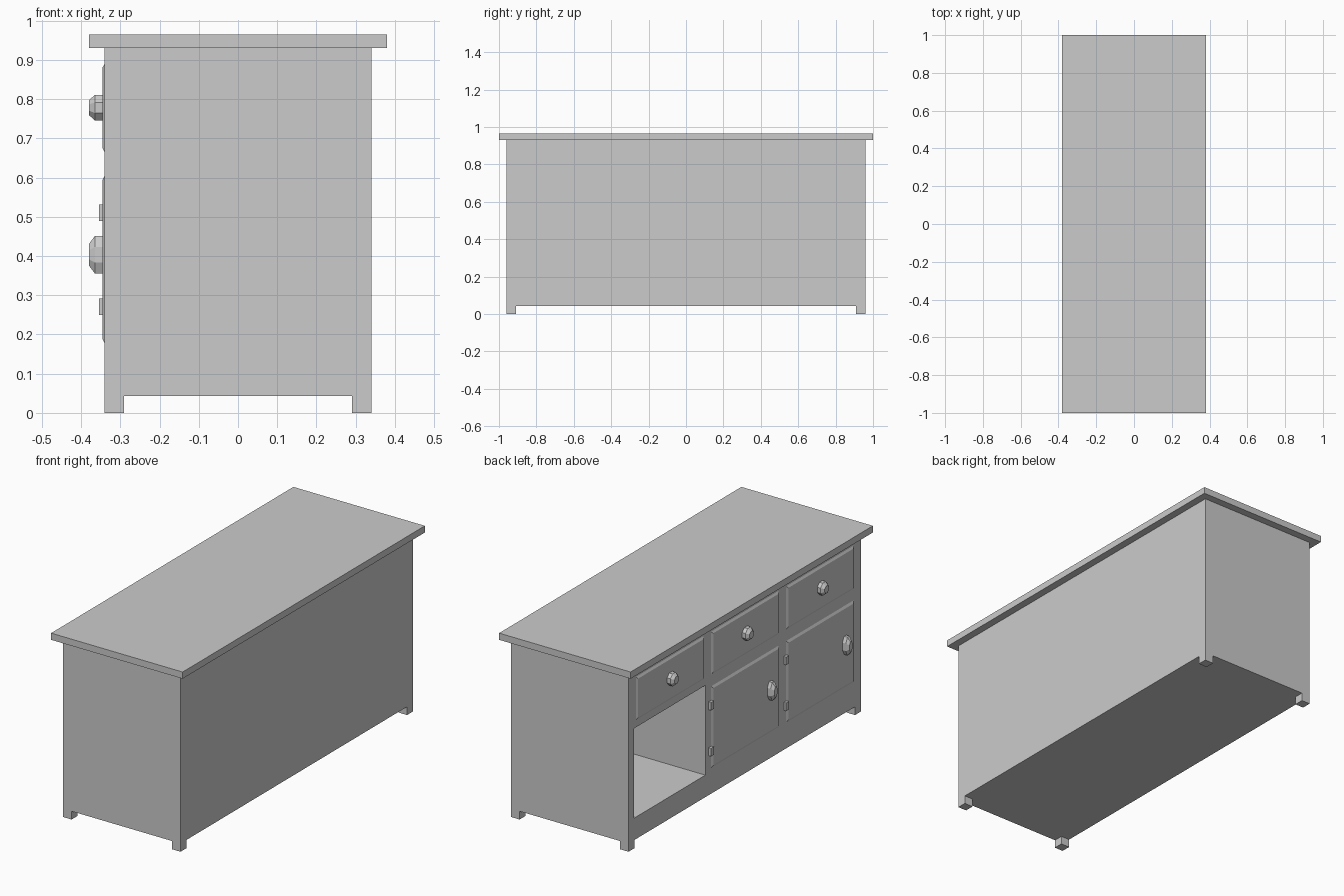
import bpy, bmesh, math
from mathutils import Vector

cube = bpy.data.objects.get("Cube")
if cube:
    bpy.data.objects.remove(cube, do_unlink=True)

# Single grey finish
grey = bpy.data.materials.new("light grey")
grey.use_nodes = True
color = (0.6, 0.6, 0.6, 1)
grey.diffuse_color = color
grey.node_tree.nodes["Principled BSDF"].inputs["Base Color"].default_value = color


def finish(name, bm):
    bmesh.ops.recalc_face_normals(bm, faces=bm.faces)
    mesh = bpy.data.meshes.new(name)
    bm.to_mesh(mesh)
    bm.free()
    mesh.materials.append(grey)
    obj = bpy.data.objects.new(name, mesh)
    bpy.context.collection.objects.link(obj)
    return obj


def box(name, low, high, front_bevel=0):
    """Box between two corners; front_bevel narrows its -x face."""
    low, high = Vector(low), Vector(high)
    mid, size = (low + high) / 2, high - low
    bm = bmesh.new()
    bmesh.ops.create_cube(bm, size=1)
    for v in bm.verts:
        on_front = v.co.x < 0
        for axis in range(3):
            shift = front_bevel if on_front and axis > 0 else 0
            side = math.copysign(1, v.co[axis])
            v.co[axis] = mid[axis] + side * (size[axis] / 2 - shift)
    return finish(name, bm)


def knob(name, y, z, half_width, half_height):
    """Eight-sided knob with a chamfered end, pointing along -x."""
    bm = bmesh.new()
    rings = []
    for x, scale in ((FRONT, 1), (-0.365, 1), (-0.38, 0.58)):
        ring = []
        for i in range(8):
            a = math.pi * (i + 0.5) / 4
            r = scale / math.cos(math.pi / 8)
            ring.append(bm.verts.new((x, y + half_width * r * math.cos(a),
                                      z + half_height * r * math.sin(a))))
        rings.append(ring)
    for a, b in zip(rings, rings[1:]):
        for i in range(8):
            j = (i + 1) % 8
            bm.faces.new((a[i], a[j], b[j], b[i]))
    bm.faces.new(rings[0])
    bm.faces.new(rings[-1])
    return finish(name, bm)


FRONT = -0.34      # plane of the drawer side
FACE = -0.346      # raised face of doors and drawers
BAY = 0.62         # spacing of the three bays

# Carcass with an open cubby at one end
carcass = box("carcass", (FRONT, -0.96, 0.043), (0.34, 0.96, 0.93))
cutter = box("cubby_cutter", (-0.5, 0.326, 0.158), (0.315, 0.914, 0.627))
cutter.hide_render = True
cut = carcass.modifiers.new("cubby", 'BOOLEAN')
cut.operation = 'DIFFERENCE'
cut.solver = 'EXACT'
cut.object = cutter
bpy.context.view_layer.objects.active = carcass
bpy.ops.object.modifier_apply(modifier=cut.name)
bpy.data.objects.remove(cutter, do_unlink=True)

# Overhanging worktop
box("worktop", (-0.38, -1, 0.93), (0.38, 1, 0.965))

# Square corner feet
for x in (-0.34, 0.29):
    for y in (-0.96, 0.91):
        box("foot", (x, y, 0), (x + 0.05, y + 0.05, 0.043))

# Row of three drawers
for bay in (-1, 0, 1):
    y = bay * BAY
    box("drawer_front", (FACE, y - 0.28, 0.665), (FRONT, y + 0.28, 0.89), 0.011)
    knob("drawer_knob", y, 0.778, 0.03, 0.0325)

# Two hinged doors
for bay in (-1, 0):
    y = bay * BAY
    box("door", (FACE, y - 0.28, 0.178), (FRONT, y + 0.28, 0.604), 0.012)
    knob("door_knob", y - 0.2, 0.403, 0.022, 0.0475)
    for z in (0.27, 0.51):
        box("hinge", (-0.354, y + 0.276, z - 0.021), (FRONT, y + 0.298, z + 0.021))
